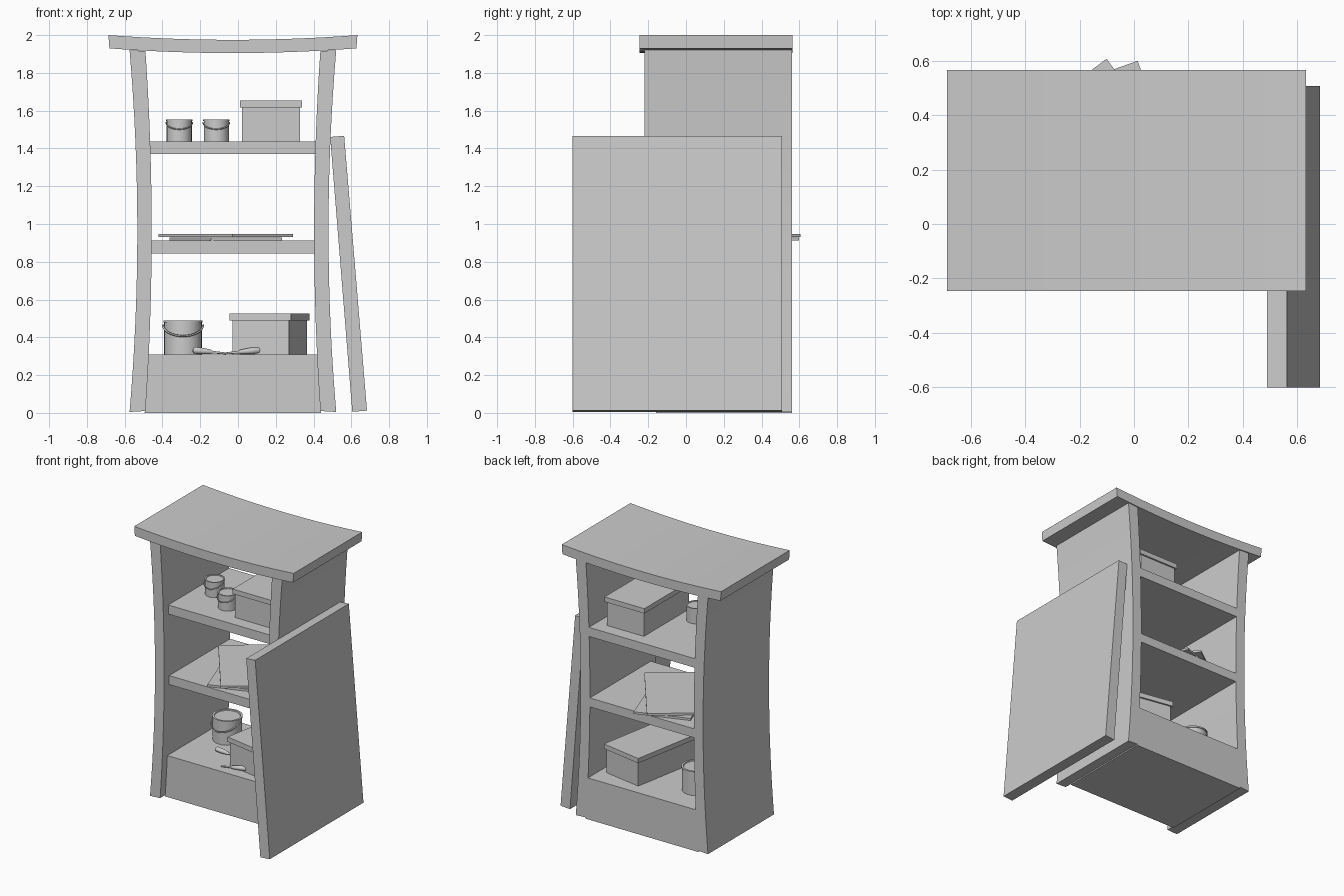
import bpy, bmesh, math
from mathutils import Matrix, Vector

if "Cube" in bpy.data.objects:
    bpy.data.objects.remove(bpy.data.objects["Cube"])

CX = -0.027          # centre line of the cabinet
Y0, Y1 = -0.22, 0.56  # front and back of the side panels


def finish(name, bm, smooth=False):
    bmesh.ops.recalc_face_normals(bm, faces=bm.faces)
    me = bpy.data.meshes.new(name)
    bm.to_mesh(me)
    bm.free()
    ob = bpy.data.objects.new(name, me)
    bpy.context.collection.objects.link(ob)
    if smooth:
        bpy.ops.object.select_all(action='DESELECT')
        ob.select_set(True)
        bpy.context.view_layer.objects.active = ob
        bpy.ops.object.shade_smooth_by_angle(angle=math.radians(35))
    return ob


def prism(name, outline, y0, y1, smooth=False):
    """Extrude an x-z outline along y."""
    bm = bmesh.new()
    f = bm.faces.new([bm.verts.new((x, y0, z)) for x, z in outline])
    r = bmesh.ops.extrude_face_region(bm, geom=[f])
    bmesh.ops.translate(bm, vec=(0, y1 - y0, 0),
                        verts=[v for v in r['geom'] if isinstance(v, bmesh.types.BMVert)])
    return finish(name, bm, smooth)


def block(name, centre, size, turn=0.0):
    bm = bmesh.new()
    bmesh.ops.create_cube(bm, size=1, matrix=Matrix.Translation(centre)
                          @ Matrix.Rotation(math.radians(turn), 4, 'Z')
                          @ Matrix.Diagonal((*size, 1)))
    return finish(name, bm)


def lathe(name, profile, matrix, n=24):
    """Spin an (r, z) profile about z, then place it."""
    bm = bmesh.new()
    rings = []
    for r, z in profile:
        if r == 0:
            rings.append([bm.verts.new((0, 0, z))] * n)
        else:
            rings.append([bm.verts.new((r * math.cos(2 * math.pi * i / n),
                                        r * math.sin(2 * math.pi * i / n), z)) for i in range(n)])
    for a, b in zip(rings, rings[1:]):
        for i in range(n):
            j = (i + 1) % n
            bm.faces.new(list(dict.fromkeys([a[i], a[j], b[j], b[i]])))
    bm.transform(matrix)
    return finish(name, bm, True)


# curved top slab
N = 16
ts = [-1 + 2 * i / N for i in range(N + 1)]
upper = [(CX + 0.659 * t, 1.975 + 0.025 * t * t) for t in ts]
lower = [(CX + 0.654 * t, 1.905 + 0.025 * t * t) for t in reversed(ts)]
prism("top_slab", upper + lower, -0.246, 0.565, True)

# bowed side panels
for side, label in ((-1, "left"), (1, "right")):
    outer = [(CX + side * (0.506 + 0.041 * t * t), 0.9625 + 0.9575 * t) for t in ts]
    inner = [(CX + side * (0.430 + 0.033 * t * t), 0.9625 + 0.9525 * t) for t in reversed(ts)]
    prism(label + "_side_panel", outer + inner, Y0, Y1, True)

# base and shelves
prism("base", [(CX - 0.467, 0), (CX + 0.467, 0), (CX + 0.45, 0.31), (CX - 0.45, 0.31)], -0.16, Y1)
for name, z0, z1 in (("middle_shelf", 0.845, 0.912), ("upper_shelf", 1.37, 1.438)):
    prism(name, [(CX - 0.44, z0), (CX + 0.44, z0), (CX + 0.44, z1), (CX - 0.44, z1)], -0.16, Y1)

# door leaning on the right side
prism("leaning_door", [(0.605, 0.006), (0.683, 0.012), (0.562, 1.467), (0.488, 1.461)], -0.6, 0.507)

# lidded boxes
for name, x, y, z, turn in (("upper_box", 0.175, 0.2, 1.438, 0), ("lower_box", 0.167, 0.185, 0.31, -10.3)):
    block(name, (x, y, z + 0.09), (0.305, 0.53, 0.18), turn)
    block(name + "_lid", (x, y, z + 0.197), (0.33, 0.555, 0.036), turn)


# paint cans with hanging wire handles
def can(name, x, y, z, r, h, droop):
    rim = 0.07 * r
    lathe(name, [(0, 0), (r * 0.96, 0), (r * 0.96, h * 0.93), (r, h * 0.94), (r, h),
                 (r - 2 * rim, h), (r - 2.3 * rim, h - rim), (0, h - rim)],
          Matrix.Translation((x, y, z)), 32)
    cu = bpy.data.curves.new(name + "_handle", 'CURVE')
    cu.dimensions = '3D'
    cu.bevel_depth = 0.05 * r
    cu.bevel_resolution = 1
    sp = cu.splines.new('POLY')
    sp.points.add(16)
    for i, p in enumerate(sp.points):
        a = math.pi * i / 16
        p.co = (x + 1.02 * r * math.cos(a), y - 1.1 * r * math.sin(a),
                z + h * 0.86 - droop * math.sin(a), 1)
    bpy.context.collection.objects.link(bpy.data.objects.new(name + "_handle", cu))


can("small_can_a", -0.311, 0.17, 1.438, 0.069, 0.115, 0.035)
can("small_can_b", -0.115, 0.044, 1.438, 0.069, 0.115, 0.035)
can("large_can", -0.291, 0.29, 0.31, 0.104, 0.18, 0.058)

# loose sheets on the middle shelf
block("lower_sheet", (-0.065, 0.221, 0.920), (0.40, 0.66, 0.016), 19.5)
block("upper_sheet", (-0.065, 0.222, 0.940), (0.40, 0.66, 0.016), 36.5)

# hand tools on the base
for name, end, tip in (("tool_a", (-0.24, 0.08, 0.333), (-0.07, 0.085, 0.315)),
                       ("tool_b", (0.12, -0.06, 0.333), (-0.07, -0.10, 0.315))):
    e, d = Vector(end), Vector(tip) - Vector(end)
    L = d.length
    lathe(name, [(0, 0), (0.013, 0.002), (0.018, 0.012), (0.017, L * 0.3), (0.012, L * 0.55),
                 (0.007, L * 0.62), (0.005, L), (0, L)],
          Matrix.Translation(e) @ d.to_track_quat('Z', 'Y').to_matrix().to_4x4(), 16)
